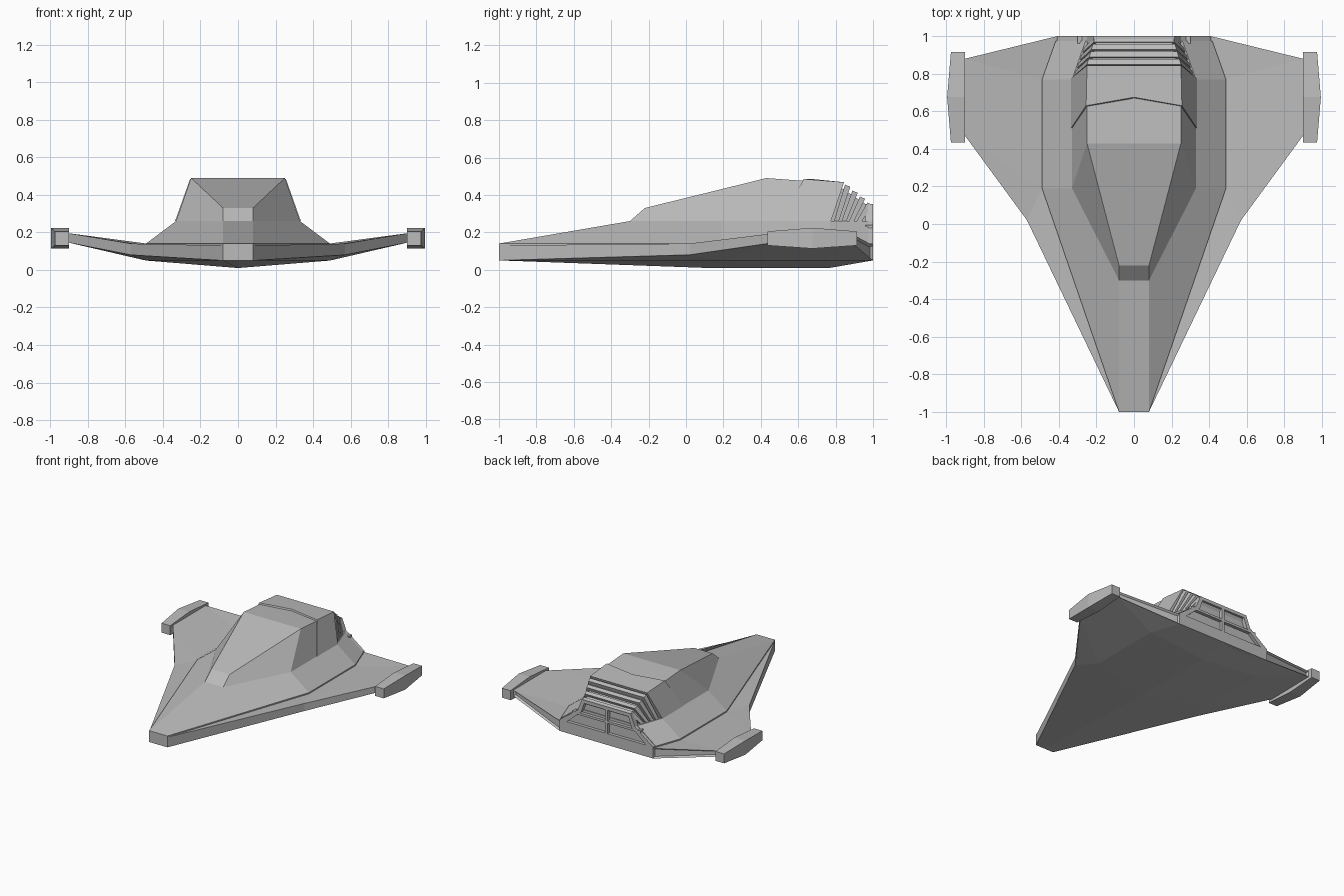
import bpy, bmesh

if "Cube" in bpy.data.objects:
    bpy.data.objects.remove(bpy.data.objects["Cube"], do_unlink=True)

grey = bpy.data.materials.new("hull_grey")
grey.use_nodes = True
GREY = (0.5, 0.5, 0.5, 1)
grey.diffuse_color = GREY
grey.node_tree.nodes["Principled BSDF"].inputs["Base Color"].default_value = GREY


def finish(name, bm, mirror=False):
    bmesh.ops.remove_doubles(bm, verts=bm.verts, dist=0.0005)
    bmesh.ops.dissolve_degenerate(bm, edges=bm.edges, dist=0.0005)
    bmesh.ops.recalc_face_normals(bm, faces=bm.faces)
    mesh = bpy.data.meshes.new(name)
    bm.to_mesh(mesh)
    bm.free()
    mesh.materials.append(grey)
    obj = bpy.data.objects.new(name, mesh)
    bpy.context.collection.objects.link(obj)
    if mirror:
        obj.modifiers.new("Mirror", "MIRROR")
    return obj


def loft_mesh(rings, cap_start=True, cap_end=True):
    """Skin closed rings that all have the same number of points."""
    bm = bmesh.new()
    loops = [[bm.verts.new(p) for p in ring] for ring in rings]
    n = len(loops[0])
    for a, b in zip(loops, loops[1:]):
        for i in range(n):
            j = (i + 1) % n
            bm.faces.new((a[i], a[j], b[j], b[i]))
    if cap_start:
        bm.faces.new(loops[0][::-1])
    if cap_end:
        bm.faces.new(loops[-1])
    return bm


def both(half):
    """Complete a left half outline with its mirror image."""
    return half + [(-x, y, z) for x, y, z in reversed(half)]


def level(outline, z):
    return [(x, y, z) for x, y in outline]


def plate(name, outline, y0, y1, mirror=False):
    """Extrude an x-z outline from y0 to y1."""
    rings = [[(x, y, z) for x, z in outline] for y in (y0, y1)]
    return finish(name, loft_mesh(rings), mirror)


# Delta wing with a shallow keel
inner = [(0.08, -1), (0.49, 0.19), (0.49, 0.19), (0.49, 0.77), (0.41, 1)]
keel = [(0, -1, 0.05), (0, 0.1, 0.01), (0, 0.1, 0.01), (0, 0.77, 0.01), (0, 1, 0.05)]
outer = [(0.08, -1), (0.57, 0.02), (0.9, 0.47), (0.9, 0.88), (0.41, 1)]
lower_edge = [(x, y, z) for (x, y), z in zip(outer, (0.05, 0.08, 0.145, 0.15, 0.05))]
upper_edge = [(x, y, z) for (x, y), z in zip(outer, (0.13, 0.14, 0.195, 0.195, 0.13))]
wing = loft_mesh([both(r) for r in (keel, level(inner, 0.05), lower_edge,
                                    upper_edge, level(inner, 0.13))], cap_start=False)
bmesh.ops.remove_doubles(wing, verts=wing.verts, dist=0.0005)
bmesh.ops.recalc_face_normals(wing, faces=wing.faces)
# Recessed channel along the trailing edge
trailing = [f for f in wing.faces
            if f.normal.y > 0.8 and abs(f.calc_center_median().x) > 0.5]
bmesh.ops.inset_individual(wing, faces=trailing, thickness=0.015, depth=-0.015)
finish("wing", wing)

# Raised hull
base = [(0.08, -1), (0.49, 0.19), (0.49, 0.77), (0.417, 0.975)]
deck = [(0.08, -0.3), (0.33, 0.19), (0.33, 0.77), (0.258, 0.975)]
finish("upper_hull", loft_mesh([both(level(base, 0.12)), both(level(base, 0.14)),
                                both(level(deck, 0.26))]))

# Faceted canopy
sill = level([(0.08, -0.3), (0.33, 0.19), (0.33, 0.51), (0, 0.6)], 0.26)
roof_rear = [(0.25, 0.635, 0.475), (0, 0.68, 0.473)]
brow = [(0.08, -0.22, 0.33), (0.25, 0.43, 0.49)] + roof_rear
roof = [(0.25, 0.43, 0.49), (0.25, 0.43, 0.49)] + roof_rear
finish("canopy", loft_mesh([both(sill), both(brow), both(roof)]))

# Engine cowl behind the canopy
finish("engine_cowl", loft_mesh([
    both(level([(0, 0.6), (0.335, 0.51), (0.335, 0.775)], 0.26)),
    both([(0, 0.675, 0.485), (0.255, 0.63, 0.485), (0.25, 0.845, 0.468)])]))

# Sloped engine core and the cooling slats around it
finish("engine_core", loft_mesh([
    both(level([(0.3, 0.75), (0.235, 0.97)], 0.24)),
    both([(0.235, 0.82, 0.445), (0.2, 0.97, 0.345)])]))
for i in range(4):
    y = 0.79 + 0.04 * i
    wide = 0.325 - 0.35 * (y - 0.77)
    top = 0.455 - 0.032 * i
    narrow = 0.25 - 0.012 * i
    finish(f"cooling_slat_{i + 1}", loft_mesh([
        both([(wide, y, 0.255), (wide - 0.008, y + 0.026, 0.255)]),
        both([(narrow, y + 0.06, top), (narrow - 0.008, y + 0.088, top - 0.012)])]))

# Rear window frame
BACK, DEEP = 1.0, 0.96
plate("rear_side_frame", [(0.41, 0.12), (0.41, 0.14), (0.25, 0.26), (0.215, 0.35),
                          (0.185, 0.35), (0.22, 0.25), (0.37, 0.12)], DEEP, BACK, True)
for name, w, z0, z1 in (("bottom", 0.41, 0.05, 0.14), ("middle", 0.3, 0.222, 0.24),
                        ("top", 0.21, 0.325, 0.352)):
    plate(f"rear_{name}_bar", [(-w, z0), (w, z0), (w, z1), (-w, z1)], DEEP, BACK)
plate("rear_center_bar", [(-0.012, 0.1), (0.012, 0.1), (0.012, 0.34), (-0.012, 0.34)],
      DEEP, BACK)

# Wing tip pods
stations = [(0.435, 0.975, 0.13, 0.205), (0.675, 0.995, 0.113, 0.224),
            (0.915, 0.975, 0.13, 0.205)]
finish("wing_tip_pod", loft_mesh([[(0.9, y, lo), (x, y, lo), (x, y, hi), (0.9, y, hi)]
                                  for y, x, lo, hi in stations]), mirror=True)
